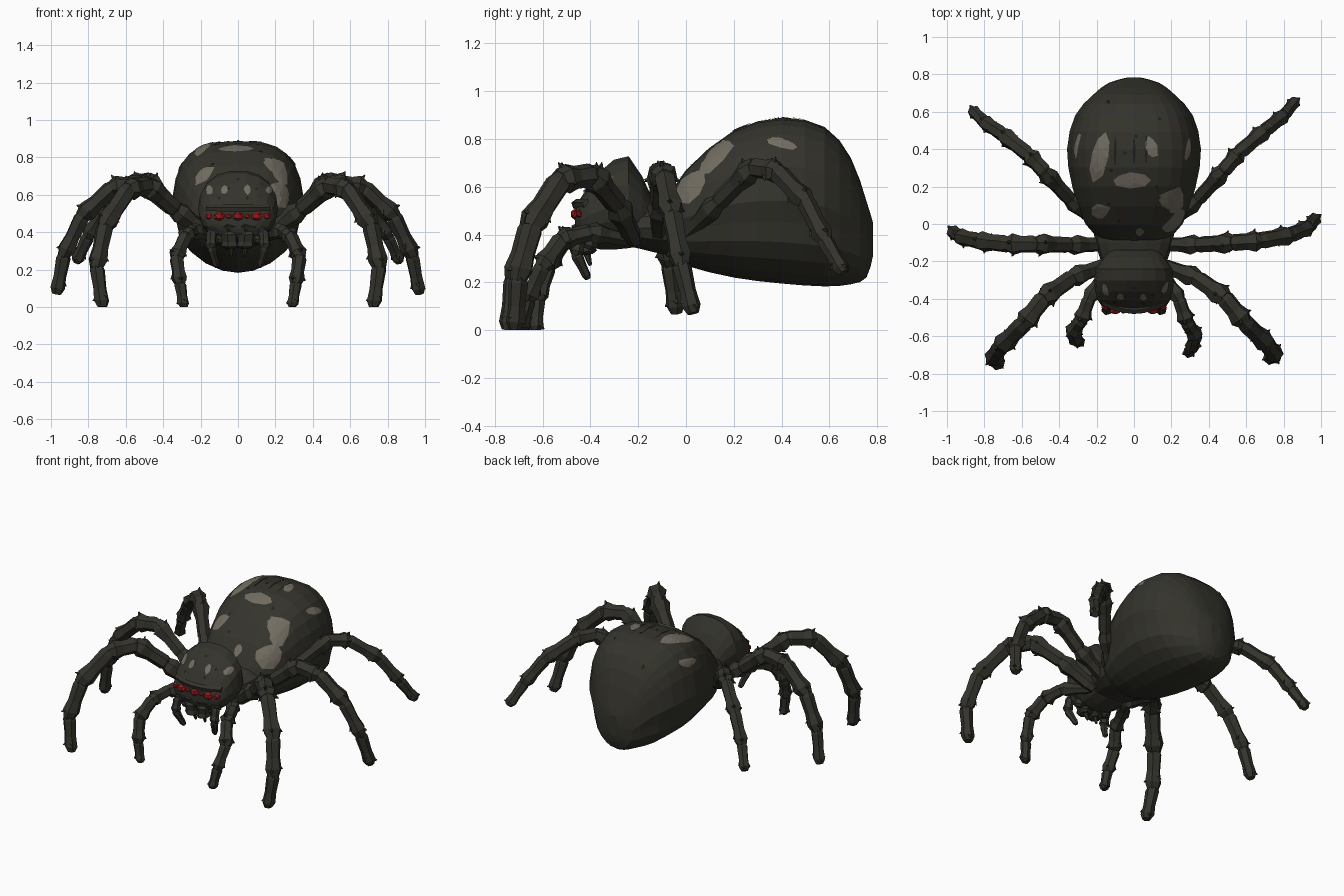
import bpy, bmesh, math, random
from mathutils import Vector
from mathutils.bvhtree import BVHTree

if "Cube" in bpy.data.objects:
    bpy.data.objects.remove(bpy.data.objects["Cube"])

random.seed(4)


def material(name, *rgb):
    m = bpy.data.materials.new(name)
    m.diffuse_color = (*rgb, 1)
    m.use_nodes = True
    m.node_tree.nodes["Principled BSDF"].inputs["Base Color"].default_value = m.diffuse_color
    return m


SHELL = material("dark olive shell", .034, .033, .025)
PALE = material("pale worn patch", .17, .152, .12)
PIT = material("near black pit", .014, .014, .011)
RED = material("red eye", .30, .01, .012)
X, Y, Z = Vector((1, 0, 0)), Vector((0, 1, 0)), Vector((0, 0, 1))


def finish(bm, name, mat, recalc=True):
    if recalc:
        bmesh.ops.recalc_face_normals(bm, faces=bm.faces[:])
    me = bpy.data.meshes.new(name)
    bm.to_mesh(me)
    me.materials.append(mat)
    bpy.context.collection.objects.link(bpy.data.objects.new(name, me))
    return BVHTree.FromBMesh(bm)


def loft(bm, rings):
    """Skin a list of point rings and cap both ends."""
    vs = [[bm.verts.new(p) for p in r] for r in rings]
    n = len(vs[0])
    for a, b in zip(vs, vs[1:]):
        for i in range(n):
            bm.faces.new((a[i], a[(i + 1) % n], b[(i + 1) % n], b[i]))
    bm.faces.new(vs[0][::-1])
    bm.faces.new(vs[-1])


def refine(rows):
    """Add a Catmull-Rom midpoint between neighbouring rows."""
    out = []
    for i in range(len(rows) - 1):
        a, b, c, d = (rows[max(0, min(len(rows) - 1, i + k))] for k in (-1, 0, 1, 2))
        out += [b, [(9 * (q + r) - p - s) / 16 for p, q, r, s in zip(a, b, c, d)]]
    return out + [rows[-1]]


def body(name, rows, n, power, fold=1.0, taper=0.0):
    """Loft along y; rows are (y, z bottom, z top, half width)."""
    bm = bmesh.new()
    rings = []
    for y, zb, zt, w in refine(rows):
        ring = []
        for i in range(n):
            c, s = math.cos(math.tau * i / n), math.sin(math.tau * i / n)
            e = 2 / (power if s > 0 else 2)
            k = fold if -.45 < s < -.2 else 1
            up = math.copysign(abs(s) ** e, s)
            k *= 1 - taper * max(up, 0)
            ring.append((math.copysign(abs(c) ** e, c) * w * k, y,
                         (zt + zb + up * (zt - zb)) / 2))
        rings.append(ring)
    loft(bm, rings)
    return finish(bm, name, SHELL)


# Abdomen, waist and head
abdomen = body("abdomen", [
    (-.11, .33, .50, .15), (0, .27, .67, .26), (.2, .22, .835, .33), (.4, .195, .888, .358),
    (.58, .183, .85, .315), (.69, .192, .72, .22), (.755, .22, .54, .135), (.782, .31, .45, .04)],
    24, 3.1, .95, .11)
body("waist", [(-.24, .35, .5, .16), (-.1, .315, .54, .21), (-.03, .3, .55, .21)], 14, 2.5)
head = body("head", [
    (-.14, .36, .55, .13), (-.24, .34, .73, .205), (-.36, .335, .665, .208),
    (-.44, .37, .555, .172), (-.465, .42, .51, .11)], 18, 2.3)


def plate(name, target, mat, out, u, v, ru, rv, rot=0, n=8):
    """Ragged thin patch dropped onto a body against the direction out."""
    U, V = (Y if out.x else X), (Y if out.z else Z)
    bm = bmesh.new()

    def drop(a, b):
        t = math.radians(rot)
        o = (out * 2 + U * (u + a * math.cos(t) - b * math.sin(t))
             + V * (v + a * math.sin(t) + b * math.cos(t)))
        hit, nor, *_ = target.ray_cast(o, -out)
        if hit is None:
            hit, nor, *_ = target.find_nearest(o - out * 1.7)
        return bm.verts.new(hit + nor * .005)

    rim = [random.uniform(.75, 1.12) for _ in range(n)]
    mid = drop(0, 0)
    loops = [[drop(math.cos(t * math.tau / n) * ru * k / 3 * rim[t],
                   math.sin(t * math.tau / n) * rv * k / 3 * rim[t]) for t in range(n)] for k in (1, 2, 3)]
    for i in range(n):
        j = (i + 1) % n
        bm.faces.new((mid, loops[0][i], loops[0][j]))
        for a, b in zip(loops, loops[1:]):
            bm.faces.new((a[i], b[i], b[j], a[j]))
    for f in bm.faces:
        f.normal_update()
        if f.normal.dot(out) < 0:
            f.normal_flip()
    finish(bm, name, mat, False)


# Pale worn patches
for a in [(Z, -.18, .37, .055, .14, -14), (Z, .09, .41, .035, .065, 12), (Z, -.02, .235, .105, .042),
          (Z, -.18, .07, .055, .045, 20), (Z, .18, .13, .045, .045), (Z, .03, -.04, .03, .025),
          (-X, .42, .75, .09, .025, 10), (X, .40, .78, .075, .022, -15),
          (X, .02, .60, .085, .06, 50), (X, .13, .73, .10, .035, 48)]:
    plate("abdomen_patch", abdomen, PALE, *a)
for x in (-.15, -.07, .05, .165):
    plate("head_patch", head, PALE, -Y, x, .625, .022, .026)

# Dark slits and pits
for x in (-.1, 0, .065):
    plate("abdomen_slit", abdomen, PIT, Z, x, .39, .008, .09, 0, 6)
for i in range(8):
    plate("abdomen_pit", abdomen, PIT, Z, random.uniform(-.15, .15), .02 + .09 * i, .011, .011, 20, 4)
for i in range(5):
    plate("head_pit", head, PIT, -Y, .05 * i - .1, .58 + .05 * (i % 3), .01, .01, 0, 4)


def ring(c, d, r, n=6):
    side = d.cross(Z)
    side = side.normalized() if side.length > .04 else X
    up = side.cross(d).normalized()
    turns = [.3 + math.tau * i / n for i in range(n)]
    return [c + (side * math.cos(t) + up * math.sin(t)) * r for t in turns]


def limb(name, pts, radii, spurs=False):
    """Jointed limb: flared prisms along a path, with thorns at the joints."""
    bm = bmesh.new()
    for k, (p, q) in enumerate(zip(pts, pts[1:])):
        d = q - p
        ra, rb = radii[k], radii[k + 1]
        prof = [(-.08, ra * .65), (.1, ra * .95), (.55, (ra + rb) * .46), (.85, rb * 1.2)]
        prof.append((1 if k == len(pts) - 2 else 1.08, rb * .75))
        loft(bm, [ring(p + d * t, d, r) for t, r in prof])
        for i in (1, 3, 5) if spurs and k else ():
            c = p + d * (.92 - .04 * i)
            out = (ring(c, d, 1)[i] - c).normalized()
            axis = (out + d.normalized() * .5).normalized()
            base = c + out * rb * .75
            loft(bm, [ring(base, axis, .018, 4), ring(base + axis * rb * .7, axis, .002, 4)])
    for v in bm.verts:
        v.co.z = max(v.co.z, 0)
    finish(bm, name, SHELL)


def leg_pair(name, thick, left_shift, pts):
    """Right leg and its mirror, whose foot is shifted a little along y."""
    n = len(pts) - 1
    radii = [thick * (.8 + .9 * t - 1.05 * t * t) for t in (i / n for i in range(n + 1))]
    for side, s in (("right", 1), ("left", -1)):
        path = [Vector((s * x, y + (left_shift * (i / n) ** 2 if s < 0 else 0), z))
                for i, (x, y, z) in enumerate(pts)]
        limb(f"{name}_{side}_leg", path, radii, True)


# Eight walking legs, hip to foot
leg_pair("front", .042, .06, [(.15, -.25, .38), (.24, -.40, .41), (.28, -.52, .38),
                              (.33, -.60, .27), (.31, -.66, .13), (.29, -.69, 0)])
leg_pair("second", .054, -.03, [(.15, -.22, .38), (.33, -.285, .52), (.48, -.39, .65), (.585, -.52, .63),
                                (.71, -.64, .44), (.755, -.70, .22), (.725, -.715, 0)])
leg_pair("third", .051, -.07, [(.15, -.11, .4), (.34, -.11, .52), (.52, -.10, .665), (.67, -.09, .64),
                               (.83, -.06, .49), (.93, -.02, .28), (.97, .03, .07)])
leg_pair("rear", .046, -.05, [(.17, -.02, .38), (.34, .13, .53), (.475, .28, .68), (.56, .38, .665),
                              (.70, .50, .54), (.80, .58, .38), (.865, .66, .24)])

# Jaws, fangs, cheeks and feelers
for side, s in (("right", 1), ("left", -1)):
    def part(name, pts, radii):
        limb(f"{side}_{name}", [Vector((s * x, y, z)) for x, y, z in pts], radii)
    part("jaw", [(.045, -.40, .46), (.047, -.43, .40), (.04, -.42, .315)], [.05, .052, .042])
    part("fang", [(.04, -.42, .34), (.035, -.40, .27)], [.02, .008])
    part("cheek", [(.10, -.38, .43), (.10, -.41, .34)], [.045, .03])
    part("feeler", [(.10, -.36, .42), (.14, -.44, .40), (.145, -.46, .32), (.115, -.41, .215)],
         [.03, .03, .027, .016])

# Row of red eyes, alternating large and small, sunk under the brow
for i in range(-3, 4):
    r = .017 if i % 2 else .031
    r, x = (.022, .051 * i) if abs(i) == 3 else (r, .05 * i)
    hit, *_ = head.ray_cast(Vector((x, -2, .485)), Y)
    bm = bmesh.new()
    bmesh.ops.create_icosphere(bm, subdivisions=1, radius=r)
    bmesh.ops.scale(bm, verts=bm.verts[:], vec=(1.1, .7, .85))
    bmesh.ops.translate(bm, verts=bm.verts[:], vec=hit + Y * r * .1)
    finish(bm, "eye", RED)

# Brow ridge over the eyes
bm = bmesh.new()
loft(bm, [ring(Vector((.057 * i, -.46 + .0052 * i * i, .527)), X, .021, 5) for i in range(-3, 4)])
finish(bm, "brow_ridge", SHELL)
